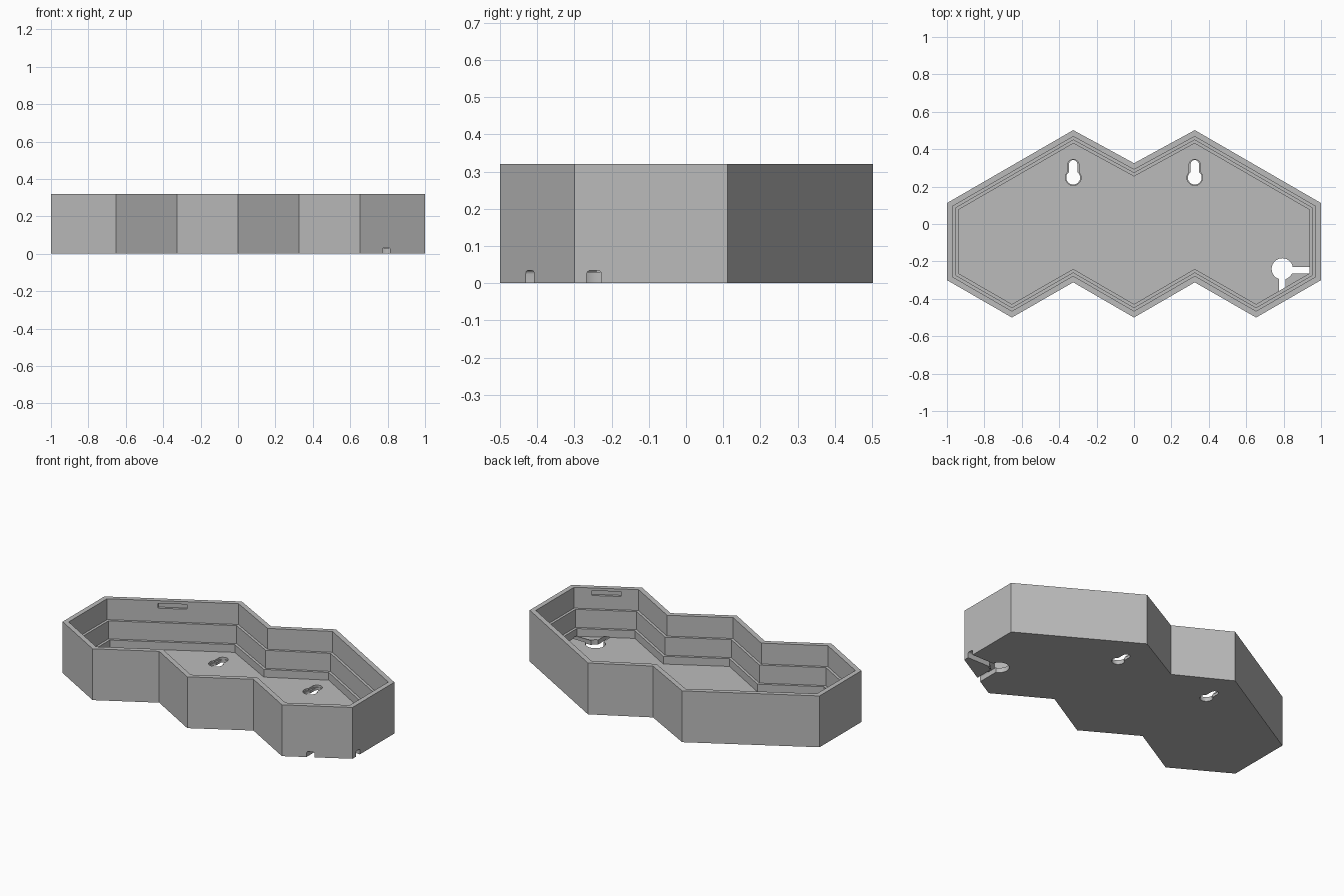
import bpy, bmesh, math
from mathutils import Vector, Matrix

if "Cube" in bpy.data.objects:
    bpy.data.objects.remove(bpy.data.objects["Cube"], do_unlink=True)

HEIGHT, FLOOR = 0.32, 0.03

grey = bpy.data.materials.new("plain grey")
grey.use_nodes = True
grey.diffuse_color = (0.5, 0.5, 0.5, 1)
grey.node_tree.nodes["Principled BSDF"].inputs["Base Color"].default_value = (0.5, 0.5, 0.5, 1)


def make_object(name, bm):
    bmesh.ops.recalc_face_normals(bm, faces=bm.faces[:])
    mesh = bpy.data.meshes.new(name)
    bm.to_mesh(mesh)
    bm.free()
    mesh.materials.append(grey)
    obj = bpy.data.objects.new(name, mesh)
    bpy.context.collection.objects.link(obj)
    return obj


def inset(points, d):
    """Move a counter-clockwise outline inwards by d with mitred corners."""
    result = []
    for i, p in enumerate(points):
        a = (p - points[i - 1]).normalized()
        b = (points[(i + 1) % len(points)] - p).normalized()
        na, nb = Vector((-a.y, a.x)), Vector((-b.y, b.x))
        result.append(p + (na + nb) * d / (1 + na.dot(nb)))
    return result


def skin(name, rings):
    """Join a stack of (outline, z) rings and cap both ends."""
    bm = bmesh.new()
    loops = [[bm.verts.new((p.x, p.y, z)) for p in pts] for pts, z in rings]
    for low, high in zip(loops, loops[1:]):
        for i in range(len(low)):
            j = (i + 1) % len(low)
            bm.faces.new((low[i], low[j], high[j], high[i]))
    bm.faces.new(loops[0][::-1])
    bm.faces.new(loops[-1])
    return make_object(name, bm)


def box(name, center, size, angle=0, bevel=0):
    bm = bmesh.new()
    bmesh.ops.create_cube(bm, size=1)
    bmesh.ops.scale(bm, vec=size, verts=bm.verts[:])
    if bevel:
        # round the two long top edges
        edges = [e for e in bm.edges if all(v.co.z > 0 for v in e.verts)
                 and abs(e.verts[0].co.x - e.verts[1].co.x) > 0.001]
        bmesh.ops.bevel(bm, geom=edges, offset=bevel, segments=4,
                        profile=0.5, affect='EDGES')
    bm.transform(Matrix.Translation(center) @ Matrix.Rotation(angle, 4, 'Z'))
    return make_object(name, bm)


def arc(center, r, start, end, steps):
    return [center + Vector((math.cos(t), math.sin(t))) * r
            for t in (start + (end - start) * i / steps for i in range(steps + 1))]


def keyhole(center, r, s, length):
    """Round hole with a narrower round-ended slot going up from it."""
    a = math.acos(s / r)
    return (arc(center + Vector((0, length)), s, 0, math.pi, 12)
            + arc(center, r, math.pi - a, 2 * math.pi + a, 28))


def cut(target, cutter):
    mod = target.modifiers.new("cut", 'BOOLEAN')
    mod.operation, mod.solver, mod.object = 'DIFFERENCE', 'EXACT', cutter
    bpy.context.view_layer.objects.active = target
    bpy.ops.object.modifier_apply(modifier=mod.name)
    bpy.data.objects.remove(cutter, do_unlink=True)


# Outline: right half from front centre to back centre, mirrored
half = [Vector(p) for p in ((0, -0.5), (0.325, -0.312), (0.653, -0.5), (1, -0.3),
                            (1, 0.112), (0.325, 0.502), (0, 0.325))]
outline = half + [Vector((-p.x, p.y)) for p in half[-2:0:-1]]

# Tray: outer wall, rim, two inner ledges, floor
rim, ledge, base = (inset(outline, d) for d in (0.03, 0.046, 0.062))
tray = skin("tray", [(outline, 0), (outline, HEIGHT), (rim, HEIGHT), (rim, 0.19),
                     (ledge, 0.19), (ledge, 0.078), (base, 0.078), (base, FLOOR)])

# Hanging keyholes with a wider seat on the upper side of the floor
for side in (-1, 1):
    c = Vector((side * 0.325, 0.248))
    through = keyhole(c, 0.037, 0.022, 0.072)
    seat = keyhole(c, 0.042, 0.031, 0.066)
    cut(tray, skin("keyhole_cutter", [(through, -0.05), (through, 0.05)]))
    cut(tray, skin("keyhole_seat_cutter", [(seat, 0.017), (seat, 0.05)]))

# Cable hole with two channels leading out under the walls
hole = arc(Vector((0.793, -0.24)), 0.057, 0, 2 * math.pi * 39 / 40, 39)
cut(tray, skin("cable_hole_cutter", [(hole, -0.05), (hole, 0.05)]))
cut(tray, box("side_channel_cutter", Vector((0.95, -0.247, -0.008)),
              (0.3, 0.04, 0.084), 0, 0.01))
cut(tray, box("front_channel_cutter", Vector((0.793, -0.4, -0.008)),
              (0.3, 0.04, 0.084), math.pi / 2, 0.01))

# Clip recesses high on the inside of the four slanted end walls
for side in (-1, 1):
    for p, q in ((half[2], half[3]), (half[4], half[5])):
        along = (q - p).normalized()
        inward = Vector((-along.y, along.x))
        c = (p + q) / 2 + inward * 0.03
        cut(tray, box("clip_recess_cutter", Vector((side * c.x, c.y, 0.288)),
                      (0.165, 0.032, 0.03), math.atan2(along.y, side * along.x)))

# Smooth only the curved hole walls
bpy.ops.object.select_all(action='DESELECT')
tray.select_set(True)
bpy.context.view_layer.objects.active = tray
bpy.ops.object.shade_smooth_by_angle(angle=math.radians(25))
